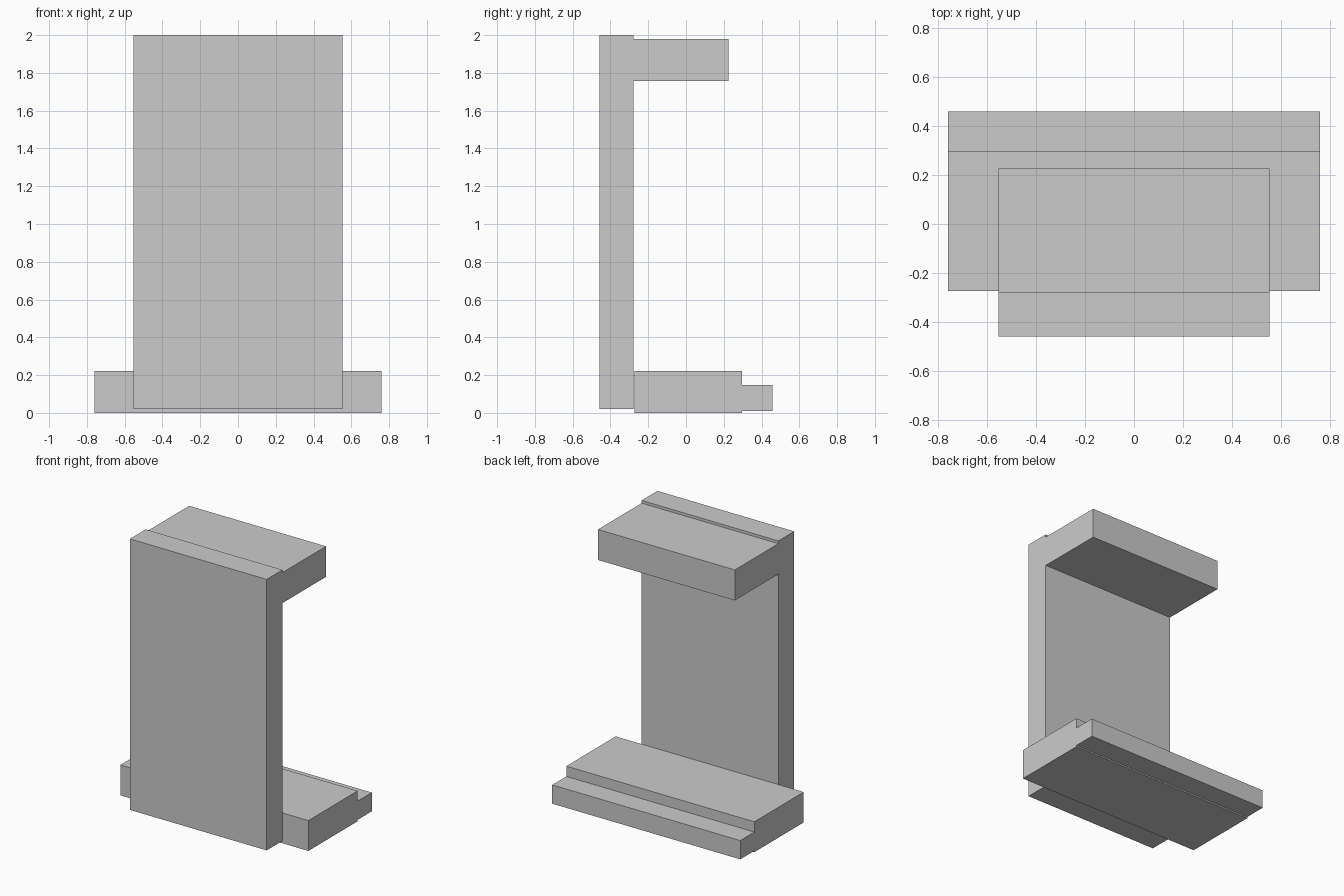
import bpy
import bmesh

if "Cube" in bpy.data.objects:
    bpy.data.objects.remove(bpy.data.objects["Cube"])


def extrude_profile(name, profile, half_width):
    """Extrude a (y, z) outline symmetrically along x."""
    bm = bmesh.new()
    face = bm.faces.new([bm.verts.new((-half_width, y, z)) for y, z in profile])
    ext = bmesh.ops.extrude_face_region(bm, geom=[face])
    verts = [g for g in ext["geom"] if isinstance(g, bmesh.types.BMVert)]
    bmesh.ops.translate(bm, verts=verts, vec=(2 * half_width, 0, 0))
    bmesh.ops.recalc_face_normals(bm, faces=bm.faces)
    mesh = bpy.data.meshes.new(name)
    bm.to_mesh(mesh)
    bm.free()
    obj = bpy.data.objects.new(name, mesh)
    bpy.context.collection.objects.link(obj)
    return obj


# Upright front panel with the overhanging top ledge
extrude_profile("upright_panel_with_ledge", [
    (-0.459, 0.02), (-0.277, 0.02), (-0.277, 1.757), (0.226, 1.757),
    (0.226, 1.98), (-0.277, 1.98), (-0.277, 2.0), (-0.459, 2.0)], 0.553)

# Wide base slab with the lower step at the back
extrude_profile("stepped_base", [
    (-0.273, 0.0), (0.296, 0.0), (0.296, 0.01), (0.459, 0.01),
    (0.459, 0.147), (0.296, 0.147), (0.296, 0.222), (-0.273, 0.222)], 0.76)
